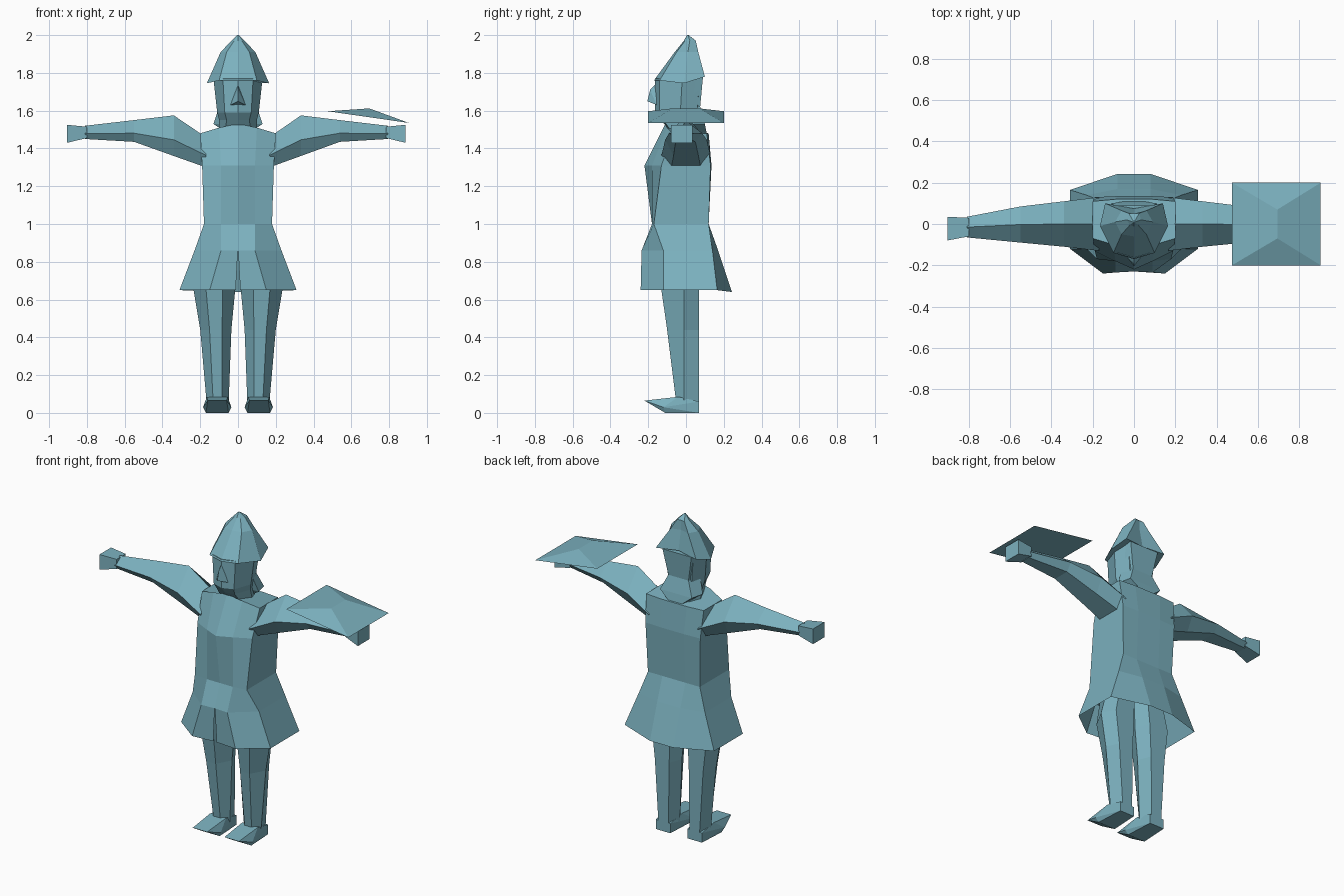
import bpy
import bmesh

default_cube = bpy.data.objects.get("Cube")
if default_cube:
    bpy.data.objects.remove(default_cube, do_unlink=True)

# One flat colour for the whole figure
teal = bpy.data.materials.new("dusty teal")
teal.use_nodes = True
teal_colour = (.20, .44, .52, 1)
teal.diffuse_color = teal_colour
teal.node_tree.nodes["Principled BSDF"].inputs["Base Color"].default_value = teal_colour


def finish(name, bm):
    """Turn a bmesh into a flat shaded, coloured object."""
    bmesh.ops.remove_doubles(bm, verts=bm.verts, dist=.0005)
    bmesh.ops.recalc_face_normals(bm, faces=bm.faces)
    mesh = bpy.data.meshes.new(name)
    bm.to_mesh(mesh)
    bm.free()
    mesh.materials.append(teal)
    part = bpy.data.objects.new(name, mesh)
    bpy.context.scene.collection.objects.link(part)
    return part


def loft(name, rings, closed=True):
    """Bridge equal rings of points; closed rings also get end caps."""
    bm = bmesh.new()
    loops = [[bm.verts.new(point) for point in ring] for ring in rings]
    count = len(loops[0])
    for lower, upper in zip(loops, loops[1:]):
        for i in range(count if closed else count - 1):
            j = (i + 1) % count
            bm.faces.new((lower[i], lower[j], upper[j], upper[i]))
    if closed:
        bm.faces.new(loops[0])
        bm.faces.new(loops[-1])
    return finish(name, bm)


def symmetric(z, half):
    """Full ring from its left half, listed front to back."""
    points = [(p[0], p[1], p[2] if len(p) > 2 else z) for p in half]
    mirrored = [(-x, y, h) for x, y, h in reversed(points) if x > 0]
    return points + mirrored


def hull(name, points):
    """Convex solid around a few points."""
    bm = bmesh.new()
    verts = [bm.verts.new(point) for point in points]
    bmesh.ops.convex_hull(bm, input=verts)
    return finish(name, bm)


# Tunic: chest with a pointed front, flat back and narrow waist
loft("tunic_body", [
    symmetric(.86, [(0, -.23), (.09, -.235), (.23, -.12), (.23, .14), (.08, .17)]),
    symmetric(1, [(0, -.18), (.09, -.18), (.18, -.17), (.18, .12), (.08, .12)]),
    symmetric(1.31, [(0, -.22), (.09, -.18), (.19, -.13), (.19, .13), (.08, .135)]),
    symmetric(1.48, [(0, -.11, 1.53), (.1, -.1, 1.51), (.2, -.07), (.2, .11), (.09, .12)]),
])

# Flared skirt, open below and slit at the front
loft("tunic_skirt", [
    symmetric(.86, [(.001, -.23), (.09, -.235), (.23, -.12), (.23, .14), (.08, .17)]),
    symmetric(.65, [(.012, -.228), (.15, -.24), (.31, -.12), (.31, .165), (.08, .243, .64)]),
], closed=False)


def arm_section(x, front, back, bottom, top):
    """Five sided section with a ridge along the top of the arm."""
    middle = (front + back) / 2
    side = bottom + (top - bottom) * .4
    return [
        (x, middle, top),
        (x, front, side),
        (x, front * .6 + middle * .4, bottom),
        (x, back * .6 + middle * .4, bottom),
        (x, back, side),
    ]


def leg_section(side, z, inner, outer, front, back):
    """Six sided section with a flat front and back."""
    middle = (inner + outer) / 2
    width = outer - inner
    outline = [
        (middle - width * .2, front),
        (middle + width * .2, front),
        (outer, -.01),
        (middle + width * .3, back),
        (middle - width * .3, back),
        (inner, -.01),
    ]
    return [(side * x, y, z) for x, y in outline]


for side, label in ((1, "left"), (-1, "right")):
    # Outstretched arm, tapering from the armpit to the wrist
    reach = .98 if side > 0 else 1
    loft(label + "_arm", [
        arm_section(side * x * reach, *size) for x, *size in (
            (.17, -.13, .13, 1.3, 1.46),
            (.34, -.11, .11, 1.36, 1.575),
            (.55, -.09, .085, 1.435, 1.55),
            (.81, -.065, .035, 1.45, 1.52),
        )
    ])
    # Blocky hand
    hull(label + "_hand", [
        (side * x * reach, y, z)
        for x, front, back, bottom, top in (
            (.80, -.06, .03, 1.455, 1.515),
            (.905, -.08, .035, 1.43, 1.525),
        )
        for y in (front, back)
        for z in (bottom, top)
    ])
    # Tapering leg, straight at the back
    loft(label + "_leg", [
        leg_section(side, *size) for size in (
            (.04, .05, .165, -.05, .07),
            (.44, .035, .2, -.1, .07),
            (.65, .015, .235, -.13, .07),
            (.9, .01, .17, -.14, .06),
        )
    ])
    # Foot with a raised toe
    hull(label + "_foot", [
        (side * (.11 + offset * across), y, z)
        for across in (-1, 1)
        for offset, y, z in (
            (.05, .07, 0),
            (.05, .07, .06),
            (.06, -.11, 0),
            (.055, -.04, .085),
            (.075, -.12, .03),
            (.05, -.22, .065),
        )
    ])

# Head on a short neck
loft("head", [
    symmetric(1.48, [(0, -.08), (.07, -.07), (.1, 0), (.07, .07), (0, .08)]),
    symmetric(1.55, [(0, -.13), (.06, -.12), (.1, -.02), (.07, .06), (0, .07)]),
    symmetric(1.59, [(0, -.165), (.07, -.14), (.11, -.03), (.08, .06), (0, .07)]),
    symmetric(1.77, [(0, -.165), (.08, -.14), (.13, -.02), (.1, .07), (0, .08)]),
])
hull("nose", [(0, -.16, 1.74), (.04, -.155, 1.63), (-.04, -.155, 1.63), (0, -.205, 1.65), (0, -.19, 1.71)])

# Hair hanging behind the neck and ending in a point
loft("hair", [
    symmetric(1.45, [(.01, .07), (.01, .115)]),
    symmetric(1.53, [(.13, .02), (.11, .1)]),
    symmetric(1.62, [(.1, 0), (.07, .075)]),
    symmetric(1.78, [(.12, -.02), (.1, .09)]),
])

# Pointed helmet, upright and slightly hollow at the back
loft("helmet", [
    symmetric(1.76, [(0, -.17), (.1, -.14), (.165, -.01, 1.745), (.14, .1, 1.78), (0, .075, 1.79)]),
    symmetric(1.91, [(0, -.06), (.06, -.05), (.092, .01), (.06, .065), (0, .05)]),
    symmetric(1.97, [(0, -.012), (.02, -.005), (.035, .02), (.025, .052), (0, .05)]),
    symmetric(2, [(0, .006), (.003, .008), (.004, .01), (.003, .013), (0, .014)]),
])

# Tilted square shield with a hipped upper face
hull("shield", [
    (x, y * across, z)
    for across in (-1, 1)
    for x, y, z in ((.475, .2, 1.597), (.905, .2, 1.535), (.695, .07, 1.612))
])
